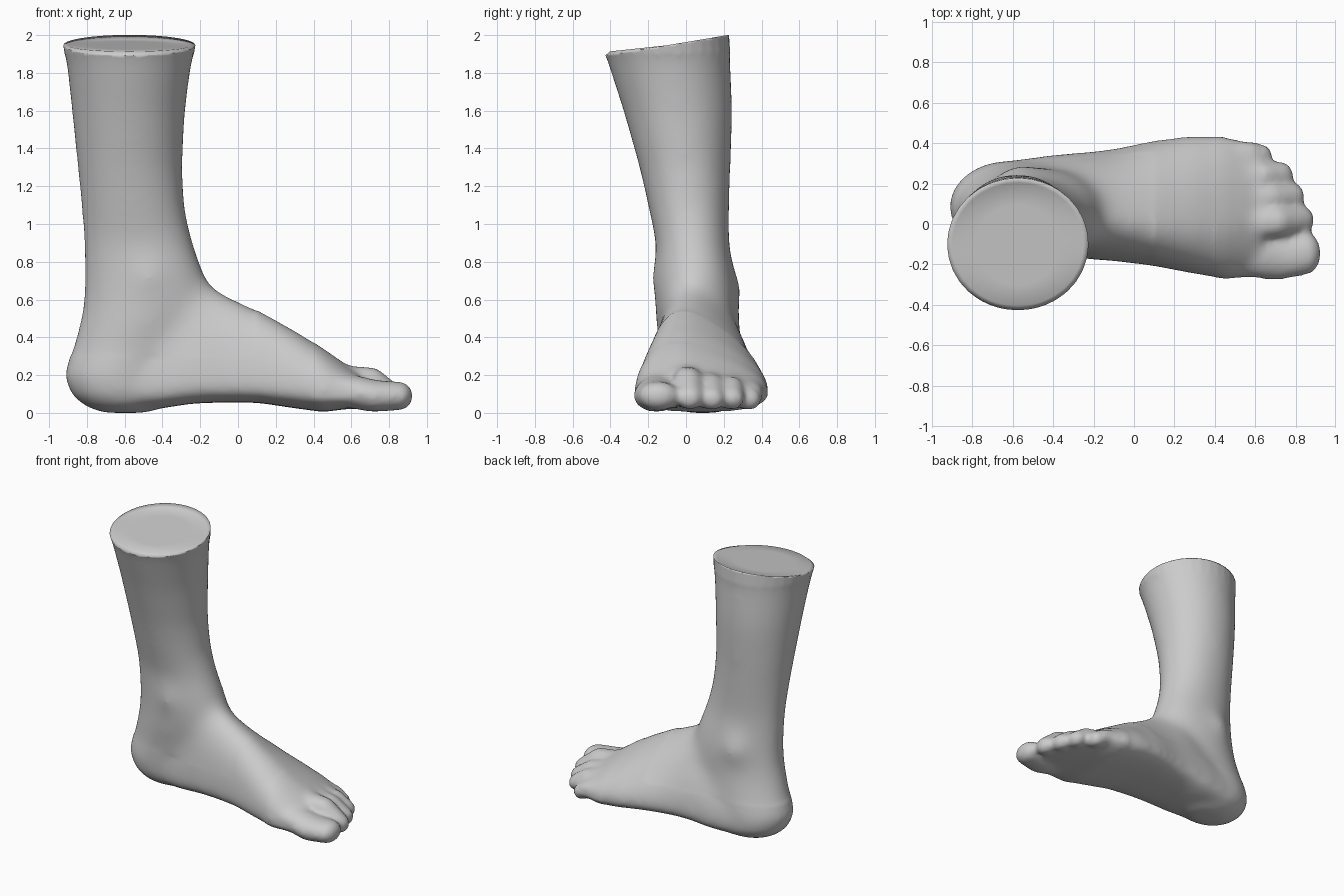
import bpy, bmesh, math
from mathutils import Vector

if "Cube" in bpy.data.objects:
    bpy.data.objects.remove(bpy.data.objects["Cube"])

SEG = 32
bm = bmesh.new()


def loft(rings):
    """Skin a list of closed point rings and cap both ends."""
    loops = [[bm.verts.new(p) for p in ring] for ring in rings]
    for a, b in zip(loops, loops[1:]):
        for i in range(SEG):
            j = (i + 1) % SEG
            bm.faces.new((a[i], a[j], b[j], b[i]))
    bm.faces.new(loops[0][::-1])
    bm.faces.new(loops[-1])


def spow(v, e):
    return math.copysign(abs(v) ** e, v)


def leg_ring(z, x0, x1, y0, y1, egg):
    pts = []
    for i in range(SEG):
        t = 2 * math.pi * i / SEG
        c, s = math.cos(t), math.sin(t)
        pts.append(((x0 + x1) / 2 + (x1 - x0) / 2 * c,
                    (y0 + y1) / 2 + (y1 - y0) / 2 * s * (1 + egg * c), z))
    return pts


def foot_ring(x, y0, y1, ridge, top, bottom, wide):
    """Flat-soled section, with the ridge of the instep shifted sideways."""
    pts = []
    mid, half = (y0 + y1) / 2, (y1 - y0) / 2
    for i in range(SEG):
        t = 2 * math.pi * i / SEG
        c, s = math.cos(t), math.sin(t)
        if s >= 0:
            y = mid + half * spow(c, 1.6 if c > 0 else 1.2) + (ridge - mid) * s * s
            z = wide + (top - wide) * s ** 1.05
        else:
            y = mid + half * spow(c, 0.75)
            z = wide - (wide - bottom) * (-s) ** 0.75
        pts.append((x, y, z))
    return pts


def blob_link(a, b, wide=1.0):
    """Rounded link between two balls given as (x, y, z, radius)."""
    verts = []
    for x, y, z, r in (a, b):
        for k in range(1, 10):
            p = math.pi * k / 10
            for i in range(16):
                t = math.pi * i / 8
                verts.append(bm.verts.new((x + r * math.sin(p) * math.cos(t),
                                           y + wide * r * math.sin(p) * math.sin(t),
                                           z + r * math.cos(p))))
    res = bmesh.ops.convex_hull(bm, input=verts)
    inside = [g for g in res["geom_interior"] if isinstance(g, bmesh.types.BMVert)]
    bmesh.ops.delete(bm, geom=inside, context='VERTS')


# Leg, ankle and heel: z, back x, front x, inner y, outer y, egg shape
loft([leg_ring(*r) for r in (
    (0.005, -0.72, -0.47, 0.0, 0.18, 0),
    (0.04, -0.81, -0.40, -0.08, 0.26, 0),
    (0.10, -0.885, -0.36, -0.125, 0.31, 0),
    (0.20, -0.925, -0.33, -0.14, 0.315, 0),
    (0.34, -0.885, -0.28, -0.14, 0.30, 0.08),
    (0.46, -0.85, -0.22, -0.16, 0.285, 0.10),
    (0.58, -0.825, -0.15, -0.165, 0.28, 0.08),
    (0.72, -0.82, -0.165, -0.165, 0.26, 0.08),
    (0.90, -0.825, -0.23, -0.16, 0.23, 0.06),
    (1.08, -0.835, -0.275, -0.20, 0.233, 0.04),
    (1.30, -0.855, -0.29, -0.25, 0.24, 0),
    (1.60, -0.885, -0.275, -0.335, 0.252, 0),
    (1.80, -0.905, -0.25, -0.40, 0.242, 0),
    (2.10, -0.945, -0.20, -0.49, 0.222, 0))])

# Instep and ball: x, inner y, outer y, ridge y, top, sole, widest height
loft([foot_ring(*r) for r in (
    (-0.65, -0.11, 0.31, 0.06, 0.45, 0.02, 0.14),
    (-0.40, -0.15, 0.345, 0.06, 0.66, 0.03, 0.14),
    (-0.24, -0.175, 0.358, 0.04, 0.76, 0.055, 0.15),
    (-0.10, -0.185, 0.375, 0.02, 0.66, 0.06, 0.15),
    (0.10, -0.21, 0.42, -0.01, 0.56, 0.06, 0.14),
    (0.30, -0.25, 0.445, -0.03, 0.445, 0.03, 0.13),
    (0.45, -0.275, 0.435, -0.03, 0.35, 0.01, 0.12),
    (0.57, -0.265, 0.40, 0.0, 0.265, 0.025, 0.10),
    (0.66, -0.26, 0.33, 0.0, 0.195, 0.03, 0.085),
    (0.74, -0.24, 0.24, 0.0, 0.14, 0.035, 0.075),
    (0.80, -0.22, 0.12, -0.04, 0.10, 0.04, 0.07))])

# Toes: chains of balls from big toe to little toe, with a width factor
for wide, chain in (
        (1.4, ((0.54, -0.14, 0.13, 0.09), (0.72, -0.158, 0.095, 0.086), (0.85, -0.145, 0.095, 0.077))),
        (1.15, ((0.48, 0.0, 0.19, 0.08), (0.71, 0.01, 0.18, 0.066), (0.83, 0.02, 0.085, 0.064))),
        (1.15, ((0.47, 0.12, 0.17, 0.08), (0.68, 0.13, 0.15, 0.062), (0.785, 0.135, 0.08, 0.062))),
        (1.15, ((0.46, 0.22, 0.15, 0.08), (0.64, 0.235, 0.14, 0.06), (0.73, 0.24, 0.08, 0.06))),
        (1.15, ((0.43, 0.33, 0.12, 0.08), (0.57, 0.34, 0.11, 0.062), (0.63, 0.33, 0.075, 0.058)))):
    for a, b in zip(chain, chain[1:]):
        blob_link(a, b, wide)

# Ankle bones
blob_link((-0.56, 0.16, 0.65, 0.145), (-0.57, 0.14, 0.85, 0.08))
blob_link((-0.47, -0.06, 0.72, 0.135), (-0.52, -0.06, 0.90, 0.08))

# Fuse the parts into one skin
bmesh.ops.recalc_face_normals(bm, faces=bm.faces)
me = bpy.data.meshes.new("foot")
bm.to_mesh(me)
bm.free()
ob = bpy.data.objects.new("foot", me)
bpy.context.collection.objects.link(ob)
mod = ob.modifiers.new("fuse", 'REMESH')
mod.mode = 'VOXEL'
mod.voxel_size = 0.016
skin = bpy.data.meshes.new_from_object(ob.evaluated_get(bpy.context.evaluated_depsgraph_get()))
ob.modifiers.clear()
ob.data = skin

# Soften the blends, strongly around the ankle and lightly at the toes
bm = bmesh.new()
bm.from_mesh(skin)
for x_max, z_min, count in ((2.0, 0, 6), (0.64, 0.1, 10), (0.4, 0, 20), (0.1, 0.3, 50)):
    soft = [v for v in bm.verts if v.co.x < x_max and z_min <= v.co.z < 1.9]
    for _ in range(count):
        bmesh.ops.smooth_vert(bm, verts=soft, factor=0.5, use_axis_x=True, use_axis_y=True, use_axis_z=True)
low = min(v.co.z for v in bm.verts)
bmesh.ops.translate(bm, verts=bm.verts, vec=(0, 0, -low))

# Slanted cut at the top of the leg
cut = bmesh.ops.bisect_plane(bm, geom=bm.verts[:] + bm.edges[:] + bm.faces[:],
                             plane_co=(0, 0.22, 2.0), plane_no=(0, -0.167, 1), clear_outer=True)
rim = [g for g in cut["geom_cut"] if isinstance(g, bmesh.types.BMEdge)]

# Soft cap inside the rim, tilted a little less than the cut
points = {v for e in rim for v in e.verts}
centre = sum((v.co for v in points), Vector()) / len(points)
for shrink in (0.93, 0.65, 0.4):
    new = bmesh.ops.extrude_edge_only(bm, edges=rim)["geom"]
    for v in (g for g in new if isinstance(g, bmesh.types.BMVert)):
        v.co = centre + (v.co - centre) * shrink
        if shrink == 0.93:
            v.co.z -= 0.06 * (v.co.y - centre.y)
    rim = [g for g in new if isinstance(g, bmesh.types.BMEdge)]
cap = bmesh.ops.holes_fill(bm, edges=rim, sides=0)["faces"]
bmesh.ops.poke(bm, faces=cap)
bmesh.ops.recalc_face_normals(bm, faces=bm.faces)
bm.to_mesh(skin)
bm.free()
skin.shade_smooth()
